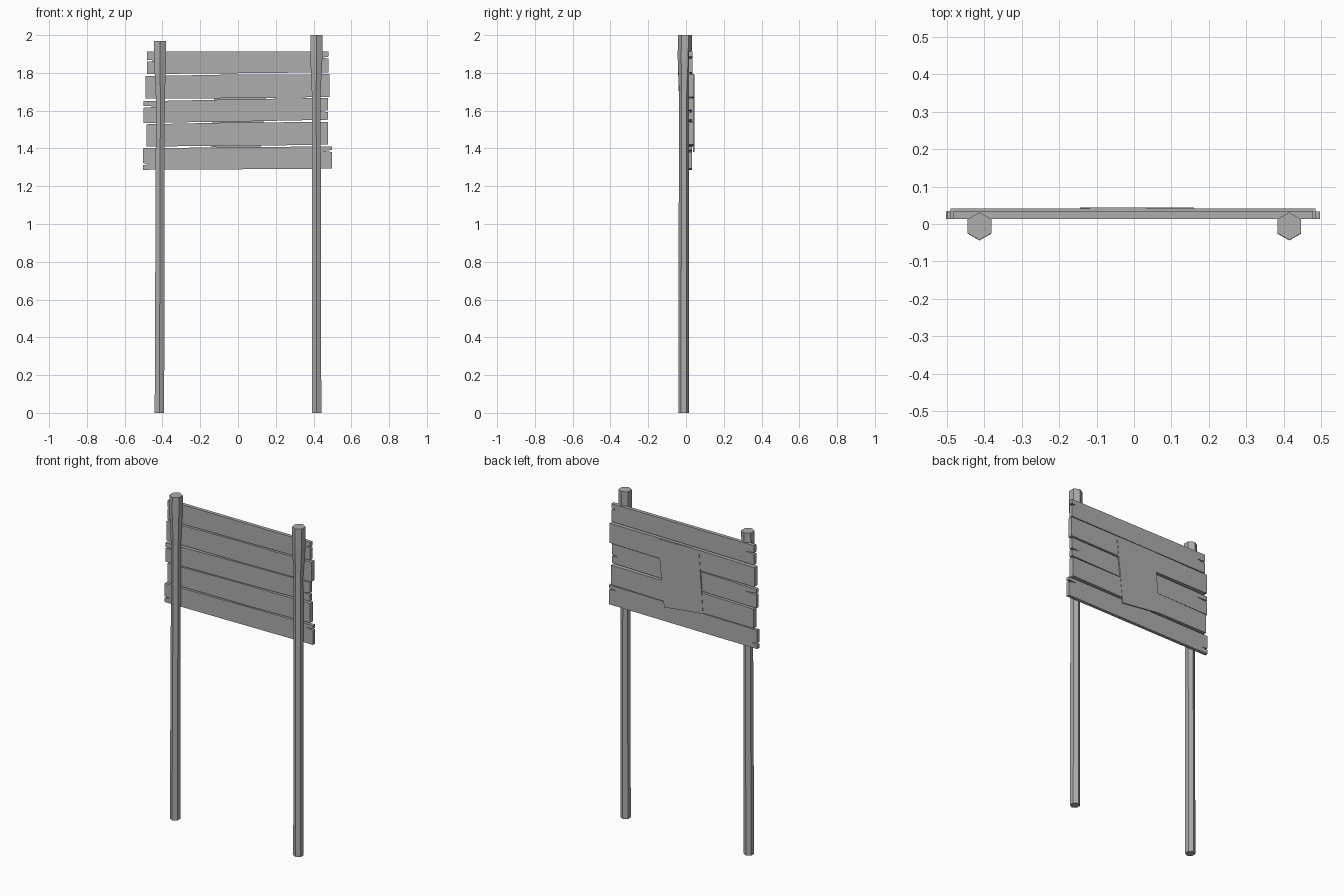
import bpy, bmesh, math

cube = bpy.data.objects.get("Cube")
if cube:
    bpy.data.objects.remove(cube, do_unlink=True)

wood = bpy.data.materials.new("weathered_grey")
wood.use_nodes = True
wood.diffuse_color = (0.42, 0.42, 0.42, 1)
wood.node_tree.nodes["Principled BSDF"].inputs["Base Color"].default_value = (0.42, 0.42, 0.42, 1)


def finish(name, bm):
    bmesh.ops.recalc_face_normals(bm, faces=bm.faces)
    mesh = bpy.data.meshes.new(name)
    bm.to_mesh(mesh)
    bm.free()
    mesh.materials.append(wood)
    obj = bpy.data.objects.new(name, mesh)
    bpy.context.collection.objects.link(obj)
    return obj


def post(name, rings):
    """Six-sided post through rings of (x, y, z, radius)."""
    bm = bmesh.new()
    loops = []
    for x, y, z, r in rings:
        angles = [math.radians(30 + 60 * i) for i in range(6)]
        loops.append([bm.verts.new((x + r * math.cos(a), y + r * math.sin(a), z)) for a in angles])
    for low, high in zip(loops, loops[1:]):
        for i in range(6):
            j = (i + 1) % 6
            bm.faces.new((low[i], low[j], high[j], high[i]))
    bm.faces.new(loops[0])
    bm.faces.new(loops[-1])
    return finish(name, bm)


def slab(name, outline, front, back):
    """Flat outline in x and z, extruded from front to back."""
    bm = bmesh.new()
    face = bm.faces.new([bm.verts.new((x, front, z)) for x, z in outline])
    side = bmesh.ops.extrude_face_region(bm, geom=[face])["geom"]
    moved = [v for v in side if isinstance(v, bmesh.types.BMVert)]
    bmesh.ops.translate(bm, verts=moved, vec=(0, back - front, 0))
    return finish(name, bm)


def board(name, left, right, front, back, sag=0, left_cracks=(), right_cracks=()):
    """Plank between two ends of (x, bottom, top), with cracks of (height, depth)."""
    (lx, lb, lt), (rx, rb, rt) = left, right
    outline = [(lx, lb), (0.05, (lb + rb) / 2 + sag), (rx, rb)]
    for h, d in right_cracks:
        z = rb + (rt - rb) * h
        outline += [(rx, z - 0.006), (rx - d, z), (rx, z + 0.004)]
    outline += [(rx, rt), (-0.05, (lt + rt) / 2 - sag), (lx, lt)]
    for h, d in left_cracks:
        z = lb + (lt - lb) * h
        outline += [(lx, z + 0.004), (lx + d, z), (lx, z - 0.006)]
    return slab(name, outline, front, back)


# Posts, thicker at the top
post("right_post", [(-0.416, -0.012, 0, 0.029), (-0.411, -0.010, 1.66, 0.027),
                    (-0.413, -0.007, 1.88, 0.037), (-0.413, -0.006, 1.97, 0.037)])
post("left_post", [(0.416, -0.012, 0, 0.029), (0.414, -0.010, 1.70, 0.027),
                   (0.415, -0.007, 1.88, 0.037), (0.415, -0.006, 2.0, 0.037)])

# Planks, top to bottom
board("plank_1", (-0.483, 1.794, 1.912), (0.478, 1.803, 1.912), 0.013, 0.035,
      left_cracks=[(0.6, 0.06)], right_cracks=[(0.72, 0.03)])
board("plank_2", (-0.490, 1.665, 1.783), (0.485, 1.673, 1.793), 0.013, 0.042, sag=-0.003)
board("plank_3", (-0.499, 1.535, 1.650), (0.476, 1.552, 1.668), 0.013, 0.035,
      left_cracks=[(0.75, 0.08)], right_cracks=[(0.4, 0.05)])
board("plank_4", (-0.485, 1.411, 1.528), (0.476, 1.421, 1.540), 0.013, 0.042, sag=-0.003)
board("plank_5", (-0.503, 1.287, 1.401), (0.497, 1.293, 1.411), 0.013, 0.033,
      left_cracks=[(0.27, 0.04)], right_cracks=[(0.8, 0.05)])

# Notice sheet on the back
slab("notice_sheet", [(0.117, 1.38), (-0.145, 1.41), (-0.117, 1.79), (0.16, 1.785)], 0.037, 0.044)
